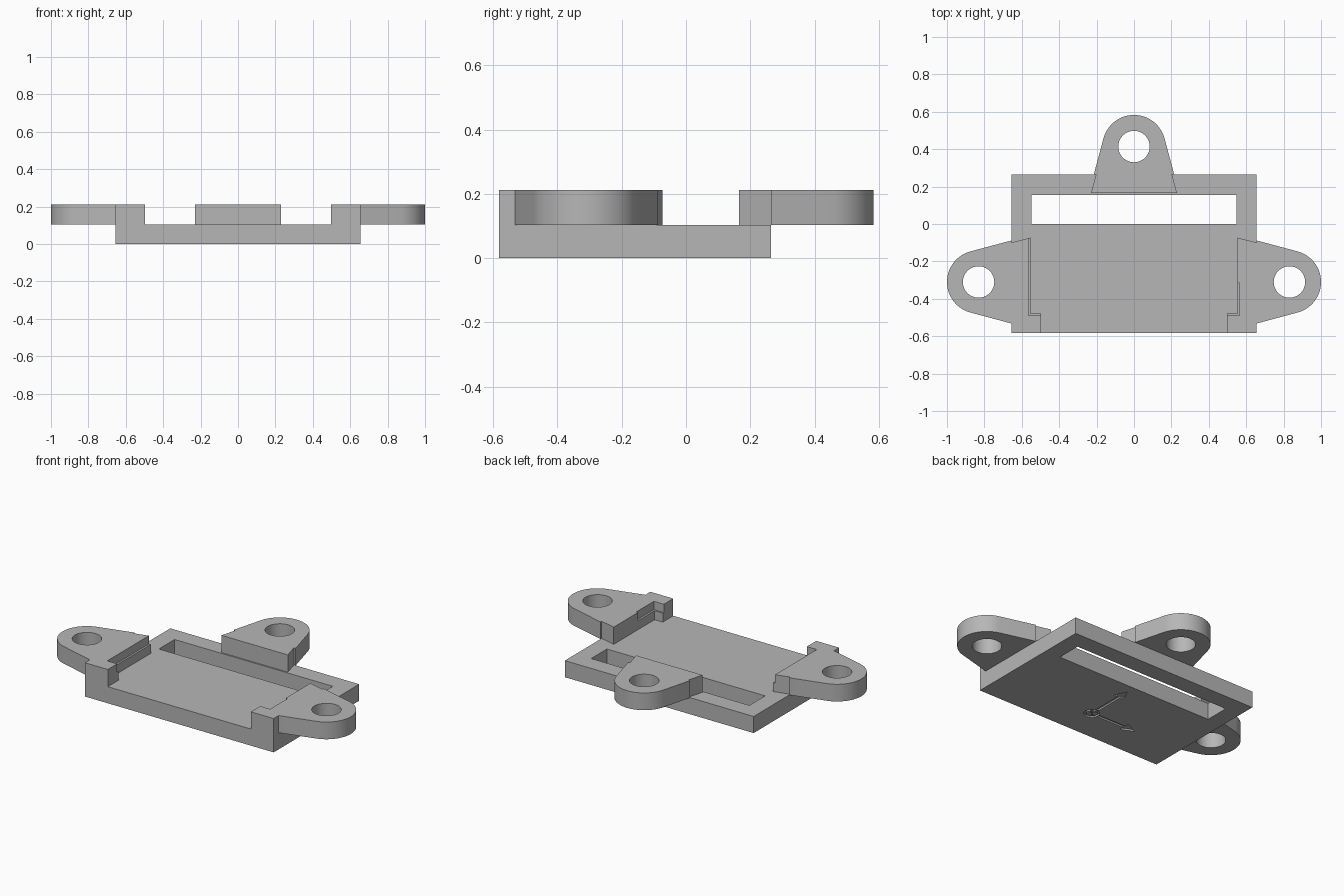
import bpy, bmesh
from math import radians, sin, cos, tan, pi

if "Cube" in bpy.data.objects:
    bpy.data.objects.remove(bpy.data.objects["Cube"])

BASE_H, TOP_H = 0.104, 0.212
HALF_W, FRONT, BACK = 0.655, -0.582, 0.265
R, HOLE, SLOPE = 0.169, 0.084, radians(15)

grey = bpy.data.materials.new("grey plastic")
grey.diffuse_color = (0.47, 0.47, 0.47, 1)
grey.use_nodes = True
grey.node_tree.nodes["Principled BSDF"].inputs["Base Color"].default_value = grey.diffuse_color


def prism(name, pts, z0, z1):
    """Extrude a closed outline from z0 to z1."""
    bm = bmesh.new()
    face = bm.faces.new([bm.verts.new((x, y, z0)) for x, y in pts])
    ext = bmesh.ops.extrude_face_region(bm, geom=[face])
    verts = [g for g in ext["geom"] if isinstance(g, bmesh.types.BMVert)]
    bmesh.ops.translate(bm, verts=verts, vec=(0, 0, z1 - z0))
    bmesh.ops.recalc_face_normals(bm, faces=bm.faces)
    mesh = bpy.data.meshes.new(name)
    bm.to_mesh(mesh)
    bm.free()
    obj = bpy.data.objects.new(name, mesh)
    bpy.context.collection.objects.link(obj)
    mesh.materials.append(grey)
    return obj


def rect(x0, x1, y0, y1):
    return [(x0, y0), (x1, y0), (x1, y1), (x0, y1)]


def circle(cx, cy, r, n=48):
    return [(cx + r * cos(2 * pi * i / n), cy + r * sin(2 * pi * i / n)) for i in range(n)]


def cut(obj, cutter, op="DIFFERENCE"):
    """Apply a boolean and discard the cutter."""
    cutter.hide_render = True
    mod = obj.modifiers.new("cut", "BOOLEAN")
    mod.operation, mod.solver, mod.object = op, "EXACT", cutter
    activate(obj)
    bpy.ops.object.modifier_apply(modifier=mod.name)
    bpy.data.objects.remove(cutter, do_unlink=True)


def activate(obj):
    bpy.ops.object.select_all(action="DESELECT")
    bpy.context.view_layer.objects.active = obj
    obj.select_set(True)


def ear(reach, n=32):
    """Tapered round-ended outline (u outward, v sideways) about the hole centre."""
    a0 = pi / 2 - SLOPE
    arc = [(R * cos(-a0 + 2 * a0 * i / n), R * sin(-a0 + 2 * a0 * i / n)) for i in range(n + 1)]
    v = R * cos(SLOPE) + (R * sin(SLOPE) + reach) * tan(SLOPE)
    return [(-reach, -v)] + arc + [(-reach, v)]


# base plate with the long slot
base = prism("base_plate", rect(-HALF_W, HALF_W, FRONT, BACK), 0, BASE_H)
cut(base, prism("slot_cutter", rect(-0.549, 0.549, 0, 0.156), -0.1, 0.3))

# engraved axis arrows and origin mark on the underside
OY, DEPTH = -0.373, 0.01
arrow = [(0.05, -0.009), (0.24, -0.009), (0.24, -0.036), (0.317, 0),
         (0.24, 0.036), (0.24, 0.009), (0.05, 0.009)]
cut(base, prism("arrow_cutter", [(-u, OY + v) for u, v in arrow], -0.05, DEPTH))
cut(base, prism("arrow_cutter", [(v, OY + u) for u, v in arrow], -0.05, DEPTH))
ring = prism("ring_cutter", circle(0, OY, 0.045), -0.05, DEPTH)
cut(ring, prism("ring_core", circle(0, OY, 0.032), -0.1, 0.1))
cut(base, ring)
for s in (-1, 1):
    bar = [(-0.025, -0.021), (-0.021, -0.025), (0.025, 0.021), (0.021, 0.025)]
    cut(base, prism("cross_cutter", [(s * x, OY + y) for x, y in bar], -0.05, DEPTH))

# rear mounting lug, slightly narrower where it sits on the plate
CY = 0.414
outline = [(-v, CY + u) for u, v in ear(CY - BACK)]
outline += [(-0.203, BACK), (-0.23, 0.165), (0.23, 0.165), (0.203, BACK)]
rear = prism("rear_lug", outline, BASE_H, TOP_H)
cut(rear, prism("hole_cutter", circle(0, CY, HOLE), 0, 0.4))

# side lugs with front corner stops and a stepped inner wall
CX, SY = 0.831, -0.31
lugs = [rear]
for s, name, step_end in ((-1, "left_lug", 0.0), (1, "right_lug", -0.315)):
    outline = [(0.496, FRONT), (HALF_W, FRONT)]
    outline += [(CX + u, SY + v) for u, v in ear(CX - HALF_W)]
    outline += [(HALF_W, -0.099), (0.553, -0.073), (0.553, -0.478), (0.496, -0.478)]
    lug = prism(name, [(s * x, y) for x, y in outline], BASE_H, TOP_H)
    cut(lug, prism("hole_cutter", circle(s * CX, SY, HOLE), 0, 0.4))
    step = [(s * x, y) for x, y in rect(0.45, 0.565, -0.489, step_end)]
    cut(lug, prism("step_cutter", step, 0.16, 0.3))
    lugs.append(lug)

# smooth the round walls, keep the corners crisp
for lug in lugs:
    activate(lug)
    bpy.ops.object.shade_smooth_by_angle(angle=radians(30))
